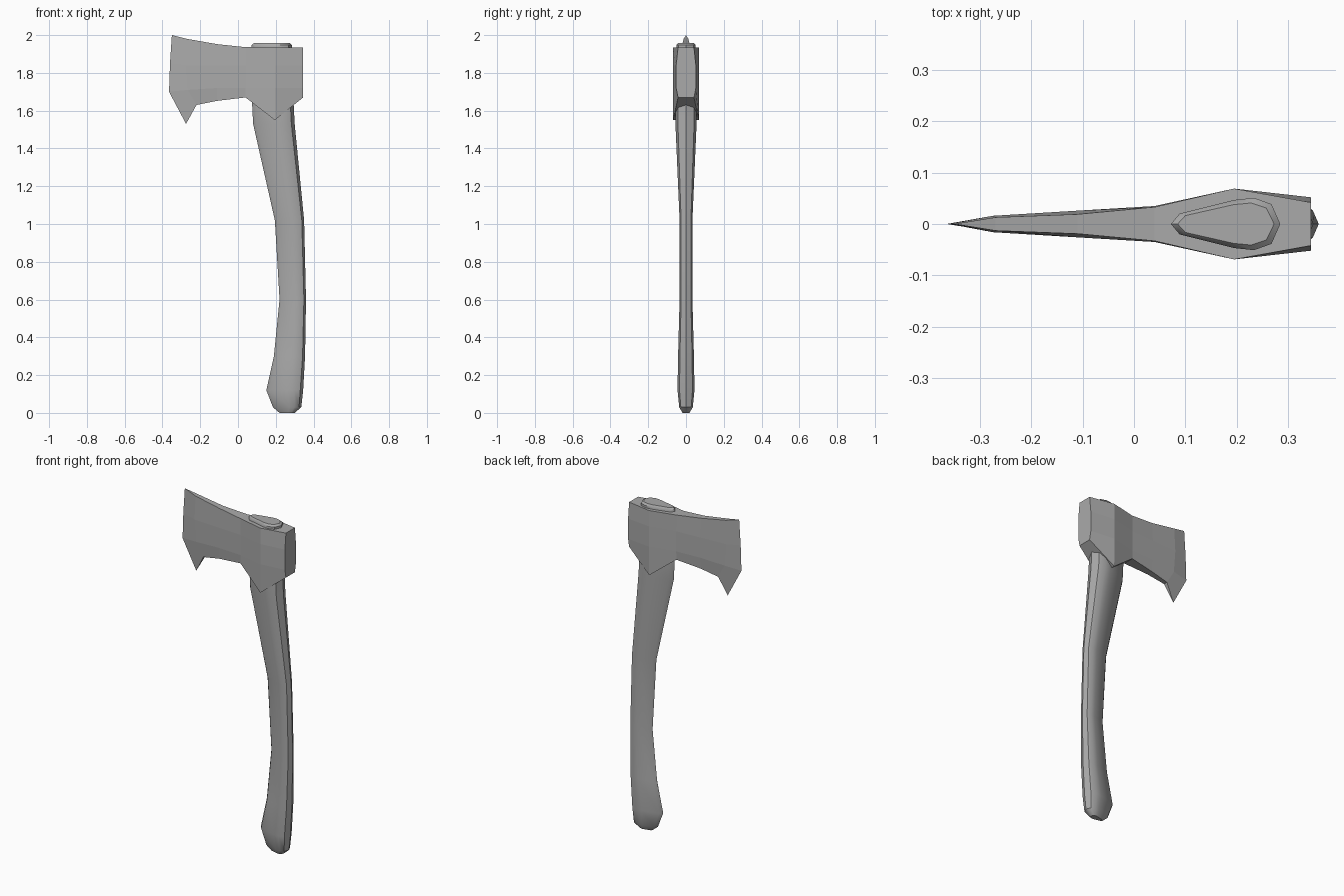
import bpy
import bmesh
import math

cube = bpy.data.objects.get("Cube")
if cube:
    bpy.data.objects.remove(cube, do_unlink=True)

grey = bpy.data.materials.new("plain grey")
grey.use_nodes = True
grey.diffuse_color = (0.4, 0.4, 0.4, 1)
grey.node_tree.nodes["Principled BSDF"].inputs["Base Color"].default_value = (0.4, 0.4, 0.4, 1)


def loft(name, rings, cap_start=True):
    """Skin a list of equal-length closed rings and cap the ends."""
    bm = bmesh.new()
    loops = [[bm.verts.new(p) for p in ring] for ring in rings]
    n = len(loops[0])
    for a, b in zip(loops, loops[1:]):
        for i in range(n):
            j = (i + 1) % n
            bm.faces.new((a[i], a[j], b[j], b[i]))
    if cap_start:
        bm.faces.new(loops[0])
    bm.faces.new(loops[-1])
    bmesh.ops.remove_doubles(bm, verts=bm.verts, dist=0.0005)
    bmesh.ops.recalc_face_normals(bm, faces=bm.faces)
    mesh = bpy.data.meshes.new(name)
    bm.to_mesh(mesh)
    bm.free()
    mesh.materials.append(grey)
    obj = bpy.data.objects.new(name, mesh)
    bpy.context.collection.objects.link(obj)
    return obj


# Axe head: columns from cutting edge to poll, each with four (x, z, half width) levels
def column(x, top, bottom, w_top, w_mid, w_bottom):
    return [(x, top, w_top), (x, 1.84, w_mid), (x, 1.72, w_mid), (x, bottom, w_bottom)]


columns = [
    [(-0.35, 2.0, 0), (-0.36, 1.85, 0), (-0.365, 1.70, 0), (-0.275, 1.53, 0)],
    [(-0.27, 1.98, 0.013), (-0.275, 1.84, 0.016), (-0.265, 1.71, 0.016), (-0.22, 1.63, 0.012)],
    column(-0.11, 1.952, 1.652, 0.019, 0.026, 0.019),
    column(0.04, 1.936, 1.67, 0.033, 0.035, 0.033),
    column(0.195, 1.935, 1.55, 0.069, 0.069, 0.068),
    column(0.345, 1.935, 1.67, 0.042, 0.052, 0.042),
]
rings = [[(x, -w, z) for x, z, w in c] + [(x, w, z) for x, z, w in reversed(c)]
         for c in columns]
loft("axe_head", rings, cap_start=False)

# Handle: teardrop section (fraction along x, fraction of half width), swept upward
half = [(0, 0), (0.08, 0.4), (0.58, 0.92), (0.76, 1), (0.92, 0.76), (1, 0)]
section = half + [(u, -v) for u, v in reversed(half[1:-1])]

# Height, front x, back x, half width; the last stations form the plug above the head
stations = [
    (0, 0.22, 0.30, 0.018),
    (0.03, 0.185, 0.335, 0.036),
    (0.12, 0.15, 0.345, 0.045),
    (0.30, 0.19, 0.355, 0.042),
    (0.60, 0.22, 0.36, 0.034),
    (1.02, 0.195, 0.35, 0.034),
    (1.53, 0.08, 0.30, 0.056),
    (1.63, 0.075, 0.295, 0.056),
    (1.93, 0.072, 0.285, 0.051),
    (1.948, 0.072, 0.285, 0.051),
    (1.958, 0.085, 0.273, 0.041),
]
handle = loft("handle", [[(a + u * (b - a), v * w, z) for u, v in section]
                         for z, a, b, w in stations])
bpy.ops.object.select_all(action="DESELECT")
handle.select_set(True)
bpy.context.view_layer.objects.active = handle
bpy.ops.object.shade_smooth_by_angle(angle=math.radians(40))
